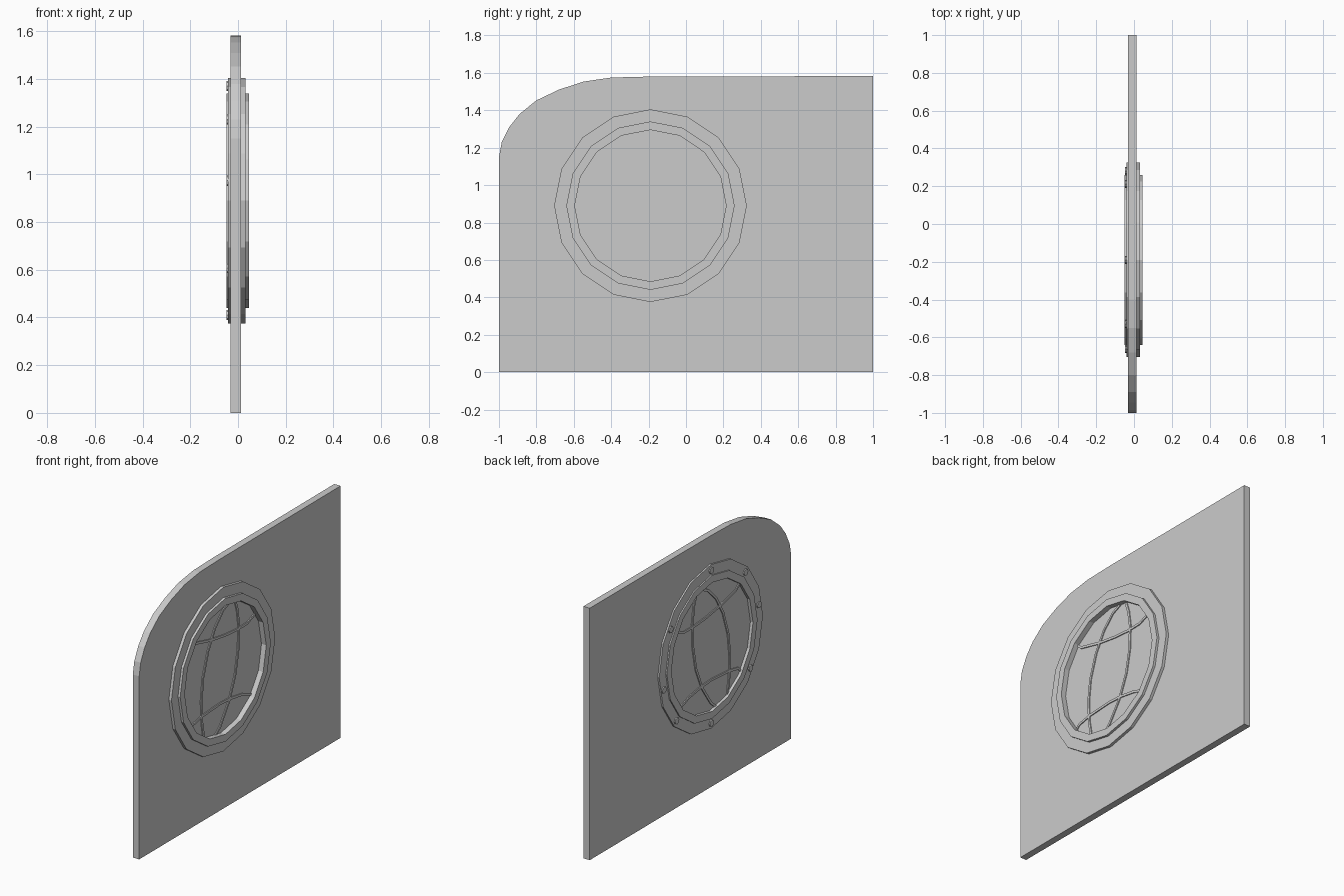
import bpy, bmesh
from math import sin, cos, radians, tau
from mathutils import Vector

if "Cube" in bpy.data.objects:
    bpy.data.objects.remove(bpy.data.objects["Cube"])

CY, CZ = -0.19, 0.89      # porthole centre
SIDES = 16


def finish(bm, name):
    bmesh.ops.recalc_face_normals(bm, faces=bm.faces)
    me = bpy.data.meshes.new(name)
    bm.to_mesh(me)
    bm.free()
    ob = bpy.data.objects.new(name, me)
    bpy.context.collection.objects.link(ob)
    return ob


def slab(name, outline, x0, x1):
    """Extrude a (y, z) outline along x."""
    bm = bmesh.new()
    face = bm.faces.new([bm.verts.new((x0, y, z)) for y, z in outline])
    ext = bmesh.ops.extrude_face_region(bm, geom=[face])["geom"]
    bmesh.ops.translate(bm, vec=(x1 - x0, 0, 0),
                        verts=[v for v in ext if isinstance(v, bmesh.types.BMVert)])
    if not face.is_valid or len(bm.faces) < len(outline) + 2:
        bm.faces.new([v for v in bm.verts if abs(v.co.x - x0) < 1e-6])
    return finish(bm, name)


def ring(name, profile):
    """Revolve a closed (x, radius) profile about the porthole axis."""
    bm = bmesh.new()
    loops = []
    for i in range(SIDES):
        a = tau * i / SIDES
        loops.append([bm.verts.new((x, CY + r * cos(a), CZ + r * sin(a))) for x, r in profile])
    n = len(profile)
    for i in range(SIDES):
        p, q = loops[i], loops[(i + 1) % SIDES]
        for j in range(n):
            k = (j + 1) % n
            bm.faces.new((p[j], p[k], q[k], q[j]))
    return finish(bm, name)


def strip(name, path, width, x0, x1):
    """Thin raised bar following a (y, z) path."""
    pts = [Vector(p) for p in path]
    left, right = [], []
    for i, p in enumerate(pts):
        t = (pts[min(i + 1, len(pts) - 1)] - pts[max(i - 1, 0)]).normalized()
        n = Vector((-t.y, t.x)) * width / 2
        left.append(p + n)
        right.append(p - n)
    return slab(name, left + right[::-1], x0, x1)


# Wall panel with one rounded upper corner
slab("panel", [(-1, 0), (1, 0), (1, 1.583), (-0.2, 1.58), (-0.4, 1.575), (-0.55, 1.553),
               (-0.68, 1.51), (-0.80, 1.453), (-0.89, 1.38), (-0.945, 1.31),
               (-0.985, 1.23), (-1, 1.15)], -0.031, 0.013)

# Stepped porthole frame on both faces
ring("porthole_frame", [(-0.041, 0.515), (0.031, 0.515), (0.031, 0.45), (0.046, 0.45),
                        (0.046, 0.405), (-0.049, 0.405), (-0.049, 0.45), (-0.041, 0.45)])

# Curved window bars
bars = {
    "upper_bar": [(-0.485, 1.175), (-0.45, 1.147), (-0.29, 1.107), (-0.15, 1.085),
                  (-0.03, 1.075), (0.07, 1.077), (0.15, 1.108)],
    "lower_bar": [(-0.495, 0.62), (-0.47, 0.645), (-0.38, 0.663), (-0.20, 0.674),
                  (-0.10, 0.668), (0.02, 0.648), (0.11, 0.615)],
    "left_bar": [(-0.36, 0.51), (-0.38, 0.62), (-0.387, 0.76), (-0.37, 0.90),
                 (-0.32, 1.05), (-0.25, 1.17), (-0.17, 1.25), (-0.09, 1.285)],
    "right_bar": [(-0.25, 0.49), (-0.20, 0.53), (-0.11, 0.66), (-0.05, 0.80),
                  (-0.02, 0.95), (-0.015, 1.10), (-0.03, 1.20), (-0.055, 1.275)],
}
for name, path in bars.items():
    strip(name, path, 0.015, -0.037, 0.019)

# Bolts around the frame on the back face
for i, deg in enumerate((33, 90, 135, 170, 216, 270, 316, 349)):
    a = radians(deg)
    y, z = CY + 0.48 * cos(a), CZ + 0.48 * sin(a)
    slab(f"bolt_{i + 1}", [(y + 0.021 * cos(tau * k / 8), z + 0.021 * sin(tau * k / 8))
                           for k in range(8)], -0.048, -0.036)
